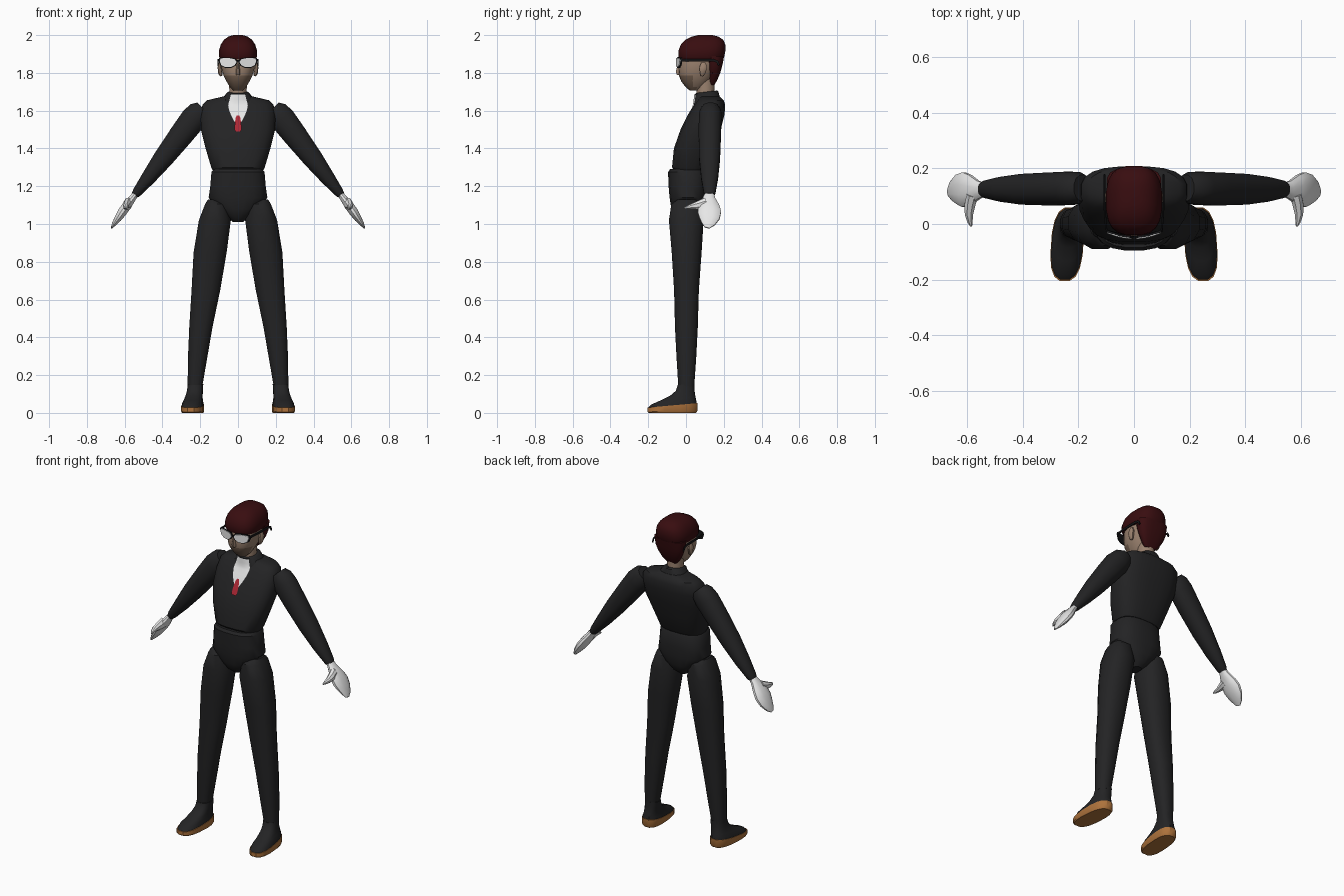
import bpy, bmesh, math
from mathutils import Vector
from mathutils.bvhtree import BVHTree


def mat(name, r, g, b):
    m = bpy.data.materials.new(name)
    m.diffuse_color = (r, g, b, 1)
    return m


SUIT = mat("black_cloth", 0.017, 0.017, 0.018)
HAIR = mat("dark_red_hair", 0.04, 0.004, 0.005)
SKIN = mat("skin", 0.33, 0.225, 0.16)
STUBBLE = mat("stubble", 0.19, 0.125, 0.085)
WHITE = mat("white", 0.80, 0.80, 0.80)
RED = mat("tie_red", 0.42, 0.02, 0.035)
SOLE = mat("sole_orange", 0.42, 0.17, 0.045)
FRAME = mat("frame_black", 0.008, 0.008, 0.009)


def make(name, rings, material, closed=True):
    """Skin a list of point rings; cap both ends when the rings are closed."""
    bm = bmesh.new()
    vs = [[bm.verts.new(p) for p in ring] for ring in rings]
    n = len(rings[0])
    for a, b in zip(vs, vs[1:]):
        for i in range(n if closed else n - 1):
            j = (i + 1) % n
            bm.faces.new((a[i], a[j], b[j], b[i]))
    if closed:
        bm.faces.new(vs[0])
        bm.faces.new(vs[-1])
    bmesh.ops.recalc_face_normals(bm, faces=bm.faces[:])
    me = bpy.data.meshes.new(name)
    bm.to_mesh(me)
    bm.free()
    me.materials.append(material)
    ob = bpy.data.objects.new(name, me)
    bpy.context.collection.objects.link(ob)
    return ob


def oval(i, sides, n):
    """Point on a unit superellipse."""
    a = 2 * math.pi * (i + 0.5) / sides
    c, s = math.cos(a), math.sin(a)
    return (math.copysign(abs(c) ** (2 / n), c), math.copysign(abs(s) ** (2 / n), s))


def loft(name, rows, material, n=2.4, sides=16, warp=None):
    """Horizontal rings: (z, centre x, half width, front y, back y)."""
    rings = []
    for z, cx, rx, y0, y1 in rows:
        ring = []
        for i in range(sides):
            u, v = oval(i, sides, n)
            p = Vector((cx + u * rx, (y0 + y1) / 2 + v * (y1 - y0) / 2, z))
            ring.append(warp(p) if warp else p)
        rings.append(ring)
    return make(name, rings, material)


def tube(name, rows, material, ref, sides=12):
    """Rings across a path: (x, y, z, radius across, radius along ref)."""
    pts = [Vector(r[:3]) for r in rows]
    rings = []
    for k, row in enumerate(rows):
        d = (pts[min(k + 1, len(pts) - 1)] - pts[max(k - 1, 0)]).normalized()
        u = Vector(ref)
        u = (u - d * u.dot(d)).normalized()
        w = d.cross(u)
        rings.append([pts[k] + w * row[3] * c + u * row[4] * s
                      for c, s in (oval(i, sides, 2.2) for i in range(sides))])
    return make(name, rings, material)


# Jacket body, pelvis and collar
torso = loft("jacket", [
    (1.285, 0, .135, -.065, .105), (1.30, 0, .143, -.075, .115), (1.40, 0, .173, -.065, .15),
    (1.50, 0, .198, -.03, .185), (1.58, 0, .20, .01, .205), (1.63, 0, .19, .04, .208),
    (1.655, 0, .165, .06, .20), (1.675, 0, .08, .07, .18)], SUIT, n=2.7, sides=20)
loft("pelvis", [
    (1.29, 0, .13, -.085, .10), (1.275, 0, .142, -.096, .11), (1.20, 0, .148, -.093, .112),
    (1.14, 0, .157, -.088, .11), (1.08, 0, .108, -.078, .10), (1.035, 0, .055, -.06, .08),
    (1.01, 0, .028, -.03, .05)], SUIT, n=2.6, sides=20)
collar = loft("jacket_collar", [
    (1.62, 0, .10, .035, .19), (1.645, 0, .098, .042, .185), (1.695, 0, .058, .046, .172),
    (1.70, 0, .048, .055, .165)], SUIT, warp=lambda p: p + Vector((0, 0, (p.y - .11) * .12)))


# Shirt front and tie laid on the chest
deps = bpy.context.evaluated_depsgraph_get()
trees = [BVHTree.FromObject(o, deps) for o in (torso, collar)]


def chest_plate(name, rows, material, lift):
    rings = []
    for z, w in rows:
        ring = []
        for k in range(7):
            x = w * (k / 3 - 1)
            hits = [t.ray_cast(Vector((x, -1, z)), Vector((0, 1, 0)))[0] for t in trees]
            y = min(h.y for h in hits if h)
            ring.append((x, y - lift, z))
        rings.append(ring)
    make(name, rings, material, closed=False)


chest_plate("shirt_front", [(1.685, .038), (1.66, .044), (1.64, .050), (1.625, .052),
                            (1.60, .046), (1.57, .034), (1.53, .012)], WHITE, .004)
chest_plate("tie", [(1.575, .007), (1.56, .013), (1.53, .017), (1.50, .018), (1.49, .014)],
            RED, .008)

# Neck and head
loft("neck", [(1.64, 0, .05, .055, .155), (1.69, 0, .046, .055, .15),
              (1.78, 0, .05, .05, .155)], SKIN, n=2)
head = loft("head", [
    (1.708, 0, .026, .018, .07), (1.725, 0, .043, -.002, .10), (1.755, 0, .062, -.025, .13),
    (1.785, 0, .077, -.037, .15), (1.82, 0, .087, -.04, .165), (1.86, 0, .092, -.038, .18),
    (1.91, 0, .088, -.03, .18)], SKIN, n=2.3, sides=18)
head.data.materials.append(STUBBLE)
for f in head.data.polygons:
    if f.center.z < 1.785 and f.center.y < .05:
        f.material_index = 1
loft("nose", [(1.79, 0, .012, -.05, -.02), (1.805, 0, .013, -.055, -.02),
              (1.85, 0, .006, -.045, -.02)], SKIN, n=2, sides=8)

# Hair cap and the longer back
loft("hair_cap", [
    (1.872, 0, .094, -.036, .196), (1.885, 0, .101, -.042, .203), (1.92, 0, .101, -.04, .21),
    (1.95, 0, .092, -.028, .209), (1.975, 0, .075, -.005, .198), (1.992, 0, .052, .03, .172),
    (2.0, 0, .025, .065, .14)], HAIR, n=2.8, sides=20)
loft("hair_back", [
    (1.735, 0, .035, .125, .15), (1.76, 0, .058, .122, .165), (1.80, 0, .08, .118, .182),
    (1.84, 0, .094, .112, .193), (1.89, 0, .098, .10, .203)], HAIR, n=2.8)


# Glasses: curved plates cut to a lens outline
def lens(name, side, grow, y, depth, material):
    pts = [(.008, .002), (.018, .018), (.05, .024), (.092, .022), (.097, .008),
           (.088, -.014), (.065, -.025), (.038, -.025), (.018, -.014)]
    rings = []
    for d in (0, depth):
        rings.append([(side * x, y + 2.2 * x * x + d, 1.855 + h) for x, h in
                      ((.053 + (a - .053) * grow, b * grow) for a, b in pts)])
    make(name, rings, material)


for s, tag in ((-1, "right"), (1, "left")):
    lens(tag + "_lens", s, 1.0, -.054, .004, WHITE)
    lens(tag + "_lens_frame", s, 1.16, -.050, .007, FRAME)
    tube(tag + "_glasses_arm", [(s * .099, -.028, 1.868, .004, .007), (s * .105, .04, 1.868, .004, .007),
                                (s * .106, .14, 1.868, .004, .007), (s * .106, .165, 1.86, .004, .007),
                                (s * .106, .175, 1.84, .004, .006)], FRAME, (0, .3, 1), sides=8)
    tube(tag + "_ear", [(s * .088, .085, 1.785, .008, .008), (s * .094, .088, 1.80, .012, .016),
                        (s * .097, .092, 1.83, .012, .022), (s * .094, .092, 1.855, .008, .012)],
         SKIN, (0, 1, 0), sides=8)

    # Sleeve, hand and thumb
    tube(tag + "_sleeve", [
        (s * .185, .13, 1.612, .045, .048), (s * .205, .13, 1.592, .064, .058),
        (s * .235, .128, 1.557, .071, .062), (s * .30, .126, 1.472, .066, .061),
        (s * .395, .125, 1.348, .055, .057), (s * .475, .125, 1.243, .040, .046),
        (s * .535, .125, 1.167, .026, .032), (s * .546, .125, 1.152, .020, .026)], SUIT, (0, 1, 0))
    tube(tag + "_hand", [
        (s * .535, .125, 1.168, .015, .022), (s * .56, .122, 1.135, .020, .034),
        (s * .59, .122, 1.095, .025, .056), (s * .613, .124, 1.063, .025, .064),
        (s * .635, .124, 1.03, .020, .055), (s * .656, .118, 1.0, .012, .036),
        (s * .669, .112, .98, .004, .014)], WHITE, (0, 1, 0))
    tube(tag + "_thumb", [
        (s * .582, .105, 1.108, .022, .034), (s * .59, .07, 1.10, .021, .026),
        (s * .594, .035, 1.094, .016, .016), (s * .59, .008, 1.088, .010, .010),
        (s * .586, -.008, 1.084, .004, .004)], WHITE, (0, 0, 1), sides=8)

    # Trouser leg
    loft(tag + "_trouser_leg", [
        (1.13, s * .13, .03, -.045, .05), (1.105, s * .116, .06, -.08, .085),
        (1.02, s * .1225, .087, -.093, .096), (.85, s * .1475, .09, -.078, .085),
        (.65, s * .17, .078, -.065, .07), (.45, s * .197, .063, -.06, .064),
        (.30, s * .213, .053, -.052, .056), (.14, s * .228, .040, -.042, .045)], SUIT, sides=12)

    # Shoe, splayed outward a little, with a sole thicker at the heel
    def splay(p, s=s):
        return Vector((p.x - s * .07 * (p.y + .07), p.y, p.z + (p.y + .07) * .09 * min(p.z / .04, 1)))

    loft(tag + "_sole", [(0, s * .24, .054, -.2, .055), (.008, s * .24, .059, -.207, .062),
                         (.04, s * .24, .059, -.207, .062)], SOLE, n=2.7, warp=splay)
    loft(tag + "_shoe", [
        (.039, s * .24, .057, -.203, .058), (.055, s * .24, .054, -.185, .056),
        (.072, s * .238, .048, -.135, .052), (.092, s * .235, .044, -.085, .048),
        (.115, s * .232, .042, -.055, .046), (.145, s * .23, .041, -.044, .046)],
         SUIT, n=2.6, warp=splay)

# Glasses bridge
tube("glasses_bridge", [(-.014, -.048, 1.862, .003, .004), (0, -.05, 1.864, .003, .004),
                        (.014, -.048, 1.862, .003, .004)], FRAME, (0, 0, 1), sides=6)

# Soft shading with sharp edges kept
for ob in bpy.context.collection.objects:
    ob.select_set(True)
    bpy.context.view_layer.objects.active = ob
bpy.ops.object.shade_smooth_by_angle(angle=math.radians(35))
